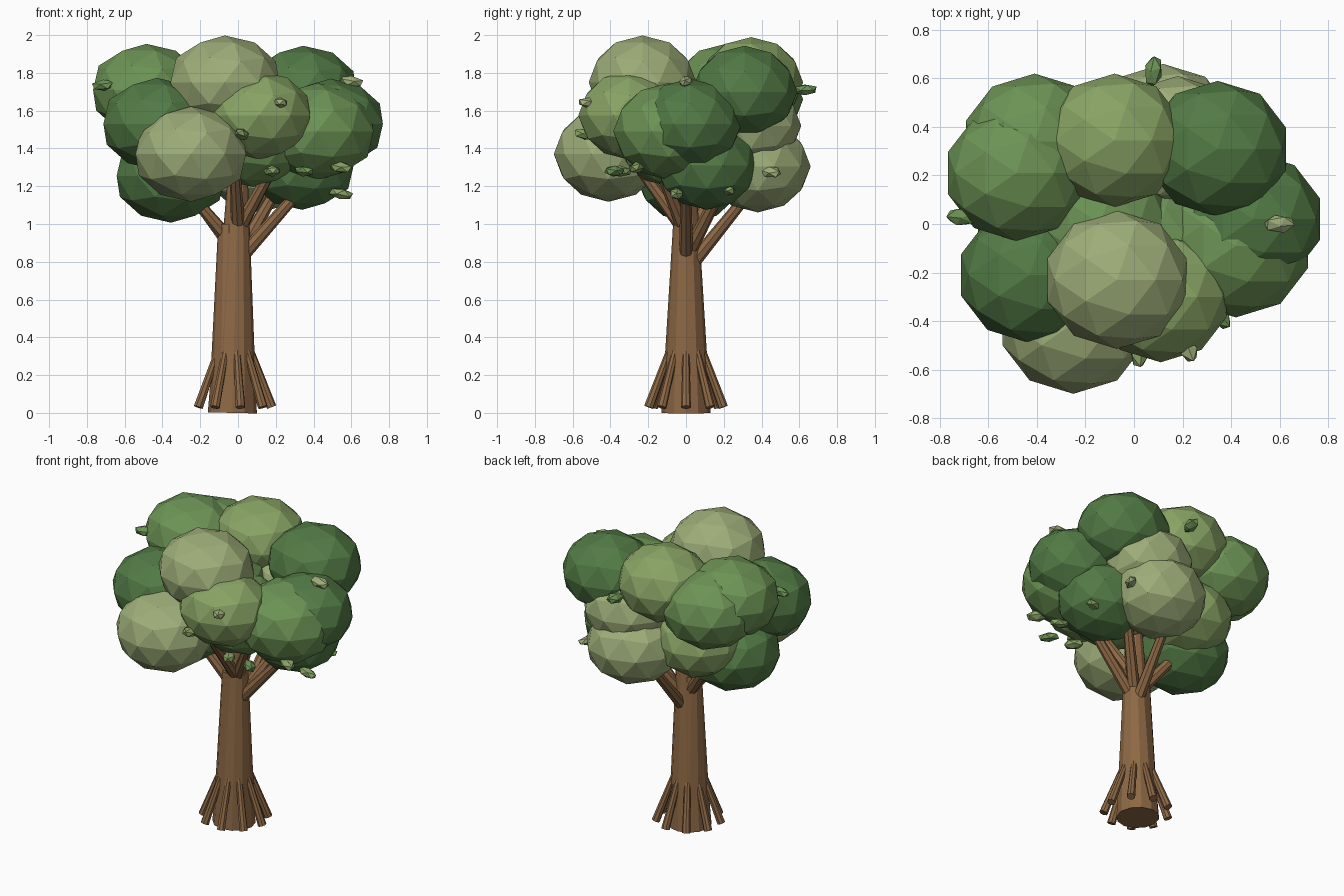
import bpy, math, random
from mathutils import Vector

random.seed(4)

def material(name, rgb):
    m = bpy.data.materials.new(name)
    m.diffuse_color = (*rgb, 1)
    return m

BARK = material("bark", (0.27, 0.14, 0.06))
GREENS = {
    "dark": material("dark_green", (0.085, 0.195, 0.06)),
    "mid": material("mid_green", (0.15, 0.29, 0.09)),
    "light": material("light_green", (0.25, 0.37, 0.13)),
    "pale": material("pale_green", (0.34, 0.42, 0.19)),
}

def limb(name, a, b, r1, r2, sides):
    """Tapered cylinder from a to b."""
    a, b = Vector(a), Vector(b)
    d = b - a
    bpy.ops.mesh.primitive_cone_add(vertices=sides, radius1=r1, radius2=r2,
                                    depth=d.length, location=(a + b) / 2)
    ob = bpy.context.object
    ob.name = name
    ob.rotation_euler = d.to_track_quat('Z', 'Y').to_euler()
    ob.data.materials.append(BARK)
    return ob

def ball(name, loc, scale, subdiv, mat):
    bpy.ops.mesh.primitive_ico_sphere_add(subdivisions=subdiv, radius=1, location=loc)
    ob = bpy.context.object
    ob.name = name
    ob.scale = scale
    ob.data.materials.append(mat)
    return ob

# Trunk: two merged tapered stems
limb("trunk", (-0.03, 0, 0), (0, 0, 1.3), 0.13, 0.05, 12)
limb("trunk_side", (-0.03, 0, 0.01), (-0.05, 0, 1.0), 0.125, 0.055, 12)

# Flared roots
for i in range(9):
    a = i * math.tau / 9
    c, s = math.cos(a), math.sin(a)
    limb("root", (-0.022 + 0.2 * c, 0.2 * s, 0.03),
         (-0.022 + 0.085 * c, 0.085 * s, 0.34), 0.026, 0.018, 8)

# Branches
for a, b in [
    ((0.02, 0, 0.83), (0.42, 0, 1.28)),
    ((0, 0.04, 0.80), (0.04, 0.42, 1.27)),
    ((0.03, 0.03, 0.88), (0.30, 0.27, 1.35)),
    ((-0.05, 0.02, 0.90), (-0.35, 0.17, 1.30)),
    ((-0.05, 0, 0.92), (-0.33, -0.06, 1.25)),
    ((0, -0.03, 1.0), (-0.02, -0.30, 1.37)),
    ((0.02, -0.02, 1.0), (0.24, -0.18, 1.40)),
]:
    limb("branch", a, b, 0.038, 0.025, 8)

# Foliage clumps: x, y, z, radius, shade
for x, y, z, r, shade in [
    (-0.07, -0.23, 1.75, 0.285, "pale"),
    (-0.25, -0.41, 1.37, 0.29, "pale"),
    (0.11, -0.30, 1.575, 0.27, "light"),
    (0.49, 0.02, 1.53, 0.275, "dark"),
    (0.42, -0.09, 1.49, 0.295, "mid"),
    (0.345, 0.31, 1.70, 0.28, "dark"),
    (-0.08, 0.345, 1.75, 0.275, "light"),
    (-0.485, 0.21, 1.71, 0.28, "mid"),
    (-0.41, 0.34, 1.66, 0.28, "mid"),
    (-0.43, -0.21, 1.53, 0.28, "dark"),
    (-0.355, 0.02, 1.255, 0.285, "dark"),
    (0.34, 0.11, 1.31, 0.27, "dark"),
    (0.12, 0.38, 1.305, 0.28, "pale"),
    (0.18, 0.34, 1.52, 0.27, "pale"),
    (-0.24, 0.21, 1.37, 0.27, "light"),
    (-0.14, 0.0, 1.53, 0.29, "mid"),
    (0.08, -0.08, 1.44, 0.28, "mid"),
]:
    ball("foliage_clump", (x, y, z), (r * 1.06, r, r * 0.87), 2, GREENS[shade])

# Loose leaves poking out of the crown
for p in [
    (-0.71, 0.03, 1.735), (0.02, -0.53, 1.475), (0.18, -0.35, 1.28),
    (0.35, -0.38, 1.28), (0.545, -0.26, 1.30), (0.545, -0.05, 1.16),
    (0.60, 0.0, 1.755), (0.08, 0.63, 1.71), (0.40, 0.45, 1.275),
    (0.50, 0.22, 1.18), (0.22, -0.51, 1.64),
]:
    leaf = ball("leaf", p, (0.07, 0.04, 0.03), 1,
                GREENS[random.choice(["mid", "light", "pale"])])
    leaf.rotation_euler = (random.uniform(-0.5, 0.5), random.uniform(-0.2, 0.2),
                           math.atan2(p[1], p[0]))
